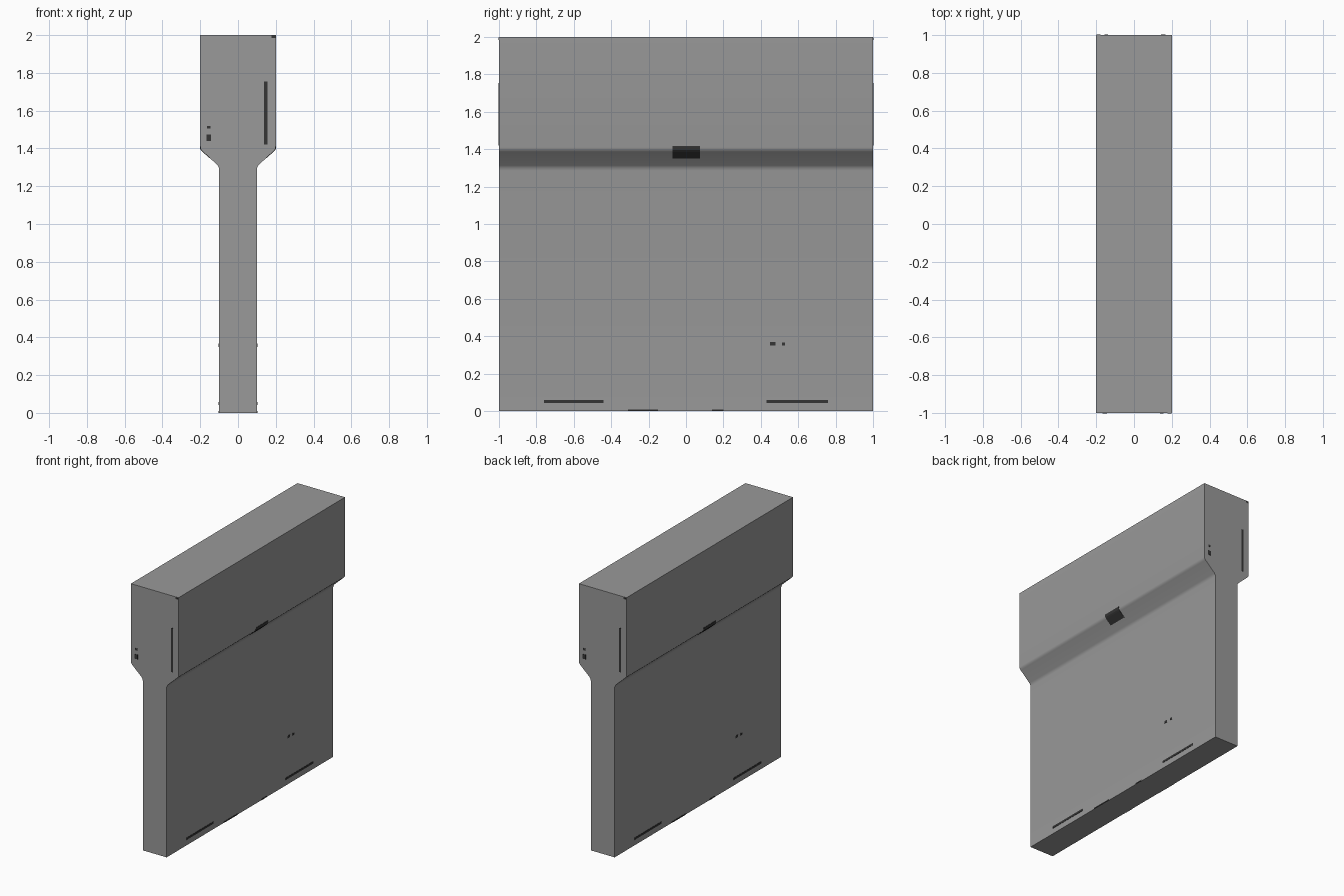
import bpy, bmesh

if "Cube" in bpy.data.objects:
    bpy.data.objects.remove(bpy.data.objects["Cube"])


def material(name, v):
    m = bpy.data.materials.new(name)
    m.diffuse_color = (v, v, v, 1)
    m.use_nodes = True
    m.node_tree.nodes["Principled BSDF"].inputs["Base Color"].default_value = m.diffuse_color
    return m


GREY = material("concrete_grey", 0.32)
DARK = material("dark_marking", 0.035)


def extrude_profile(name, pts, y0, y1, mat):
    """Closed x/z outline extruded along y."""
    bm = bmesh.new()
    face = bm.faces.new([bm.verts.new((x, y0, z)) for x, z in pts])
    ext = bmesh.ops.extrude_face_region(bm, geom=[face])
    moved = [g for g in ext["geom"] if isinstance(g, bmesh.types.BMVert)]
    bmesh.ops.translate(bm, verts=moved, vec=(0, y1 - y0, 0))
    bmesh.ops.recalc_face_normals(bm, faces=bm.faces)
    me = bpy.data.meshes.new(name)
    bm.to_mesh(me)
    bm.free()
    me.materials.append(mat)
    ob = bpy.data.objects.new(name, me)
    bpy.context.collection.objects.link(ob)
    return ob


# Wall panel: thin lower part flaring out to a thick upper part
half = [(0.1, 0), (0.1, 1.285), (0.102, 1.3), (0.11, 1.313),
        (0.19, 1.387), (0.198, 1.397), (0.2, 1.41), (0.2, 2)]
wall = extrude_profile("wall_panel", half + [(-x, z) for x, z in reversed(half)],
                       -1, 1, GREY)
bpy.context.view_layer.objects.active = wall
wall.select_set(True)
bpy.ops.object.shade_smooth_by_angle(angle=0.7)

T = 0.002  # thickness of painted plates


def plate(name, s, x0, x1, y0, y1, z0, z1):
    """Thin box; s = -1 turns it half way round the vertical axis."""
    pts = [(s * x0, z0), (s * x1, z0), (s * x1, z1), (s * x0, z1)]
    extrude_profile(name, pts, s * y0, s * y1, DARK)


# Both wide sides and both ends carry the same markings, turned by 180 degrees
side_marks = [("lower_slot", -0.76, -0.44, 0.042, 0.058),
              ("lower_slot", 0.43, 0.76, 0.042, 0.058),
              ("side_dot", 0.45, 0.478, 0.35, 0.368),
              ("side_dot", 0.512, 0.53, 0.35, 0.366),
              ("base_scuff", -0.31, -0.15, 0, 0.009),
              ("base_scuff", 0.14, 0.20, 0, 0.009)]
end_marks = [("end_slot", 0.137, 0.155, 1.42, 1.755),
             ("end_dot", -0.168, -0.142, 1.44, 1.475),
             ("end_dot", -0.164, -0.145, 1.505, 1.52),
             ("corner_scuff", 0.178, 0.198, 1.985, 1.998)]
for s in (1, -1):
    for name, y0, y1, z0, z1 in side_marks:
        plate(name, s, 0.099, 0.1 + T, y0, y1, z0, z1)
    for name, x0, x1, z0, z1 in end_marks:
        plate(name, s, x0, x1, -1 - T, -0.999, z0, z1)
    # Dark patch wrapping from the slope on to the upper face
    outer = [(0.151, 1.349), (0.192, 1.386), (0.2, 1.396), (0.202, 1.41), (0.202, 1.418)]
    inner = [(0.198, 1.418), (0.196, 1.405), (0.149, 1.351)]
    extrude_profile("slope_patch", [(s * x, z) for x, z in outer + inner],
                    -0.072, 0.075, DARK)
